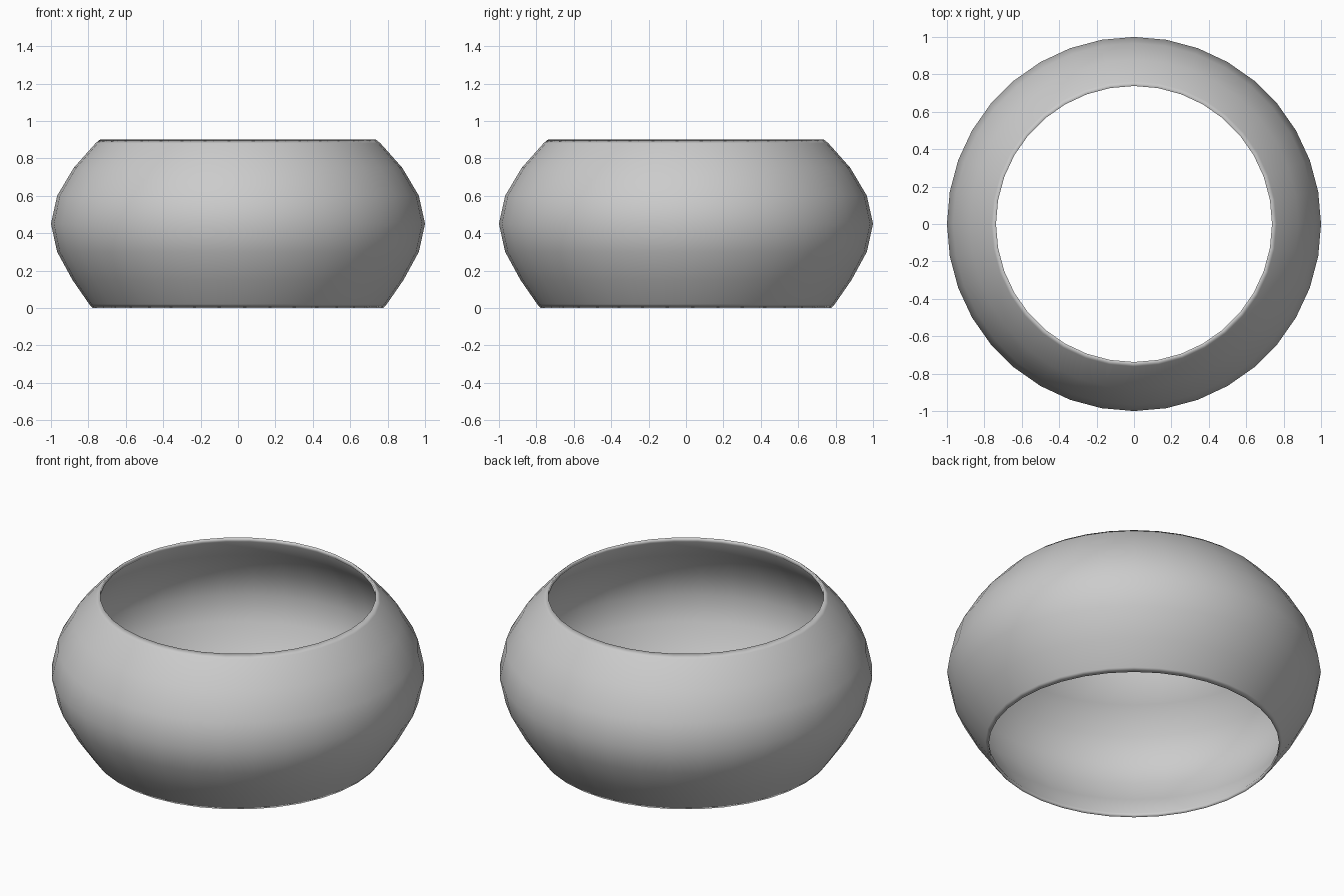
import bpy, bmesh, math

if "Cube" in bpy.data.objects:
    bpy.data.objects.remove(bpy.data.objects["Cube"])

SEGMENTS = 36

# Closed wall section (radius, height): outer skin upward, then inner skin downward
profile = [
    (0.778, 0.0), (0.795, 0.02), (0.885, 0.15), (0.967, 0.30), (1.0, 0.45),
    (0.967, 0.60), (0.878, 0.75), (0.762, 0.88), (0.738, 0.90),
    (0.738, 0.875), (0.858, 0.74), (0.946, 0.595), (0.978, 0.45),
    (0.946, 0.305), (0.865, 0.16), (0.778, 0.025),
]

# Revolve the section around z
bm = bmesh.new()
rings = []
for i in range(SEGMENTS):
    a = 2 * math.pi * i / SEGMENTS
    rings.append([bm.verts.new((r * math.cos(a), r * math.sin(a), z)) for r, z in profile])
n = len(profile)
for i in range(SEGMENTS):
    p, q = rings[i], rings[(i + 1) % SEGMENTS]
    for j in range(n):
        k = (j + 1) % n
        bm.faces.new((p[j], q[j], q[k], p[k]))
bmesh.ops.recalc_face_normals(bm, faces=bm.faces)
for f in bm.faces:
    f.smooth = True

# Open bulging ring
mesh = bpy.data.meshes.new("bulging_ring")
bm.to_mesh(mesh)
bm.free()
ring = bpy.data.objects.new("bulging_ring", mesh)
bpy.context.collection.objects.link(ring)
